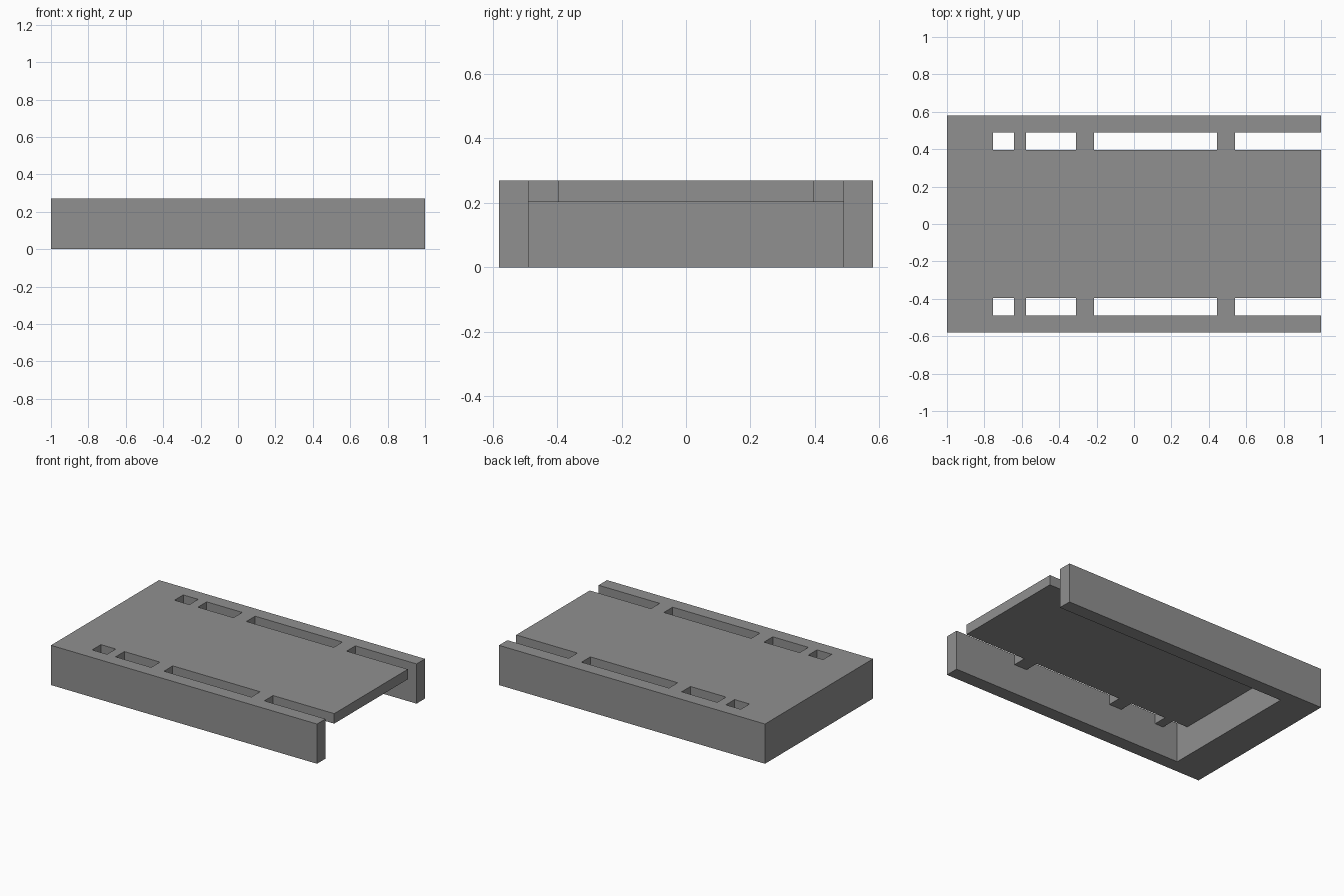
import bpy
import bmesh

if "Cube" in bpy.data.objects:
    bpy.data.objects.remove(bpy.data.objects["Cube"])

# Measurements
HALF_W, WALL_IN, SLOT_IN = 0.58, 0.489, 0.395   # outer side, wall inside, slot inside (y)
BLOCK_X = -0.754                                # inner face of the solid end
DECK_Z, TOP_Z = 0.202, 0.27
SLOTS = [(-0.754, -0.642), (-0.578, -0.31), (-0.214, 0.443), (0.54, 1.0)]

xs = sorted({-1.0, 1.0, *(v for s in SLOTS for v in s)})
ys = [-HALF_W, -WALL_IN, -SLOT_IN, SLOT_IN, WALL_IN, HALF_W]
zs = [0.0, DECK_Z, TOP_Z]


def solid(i, j, k):
    """True where the grid cell is filled."""
    if not (0 <= i < len(xs) - 1 and 0 <= j < len(ys) - 1 and 0 <= k < len(zs) - 1):
        return False
    x, y, z = ((a[n] + a[n + 1]) / 2 for a, n in ((xs, i), (ys, j), (zs, k)))
    if x < BLOCK_X or abs(y) > WALL_IN:         # solid end and side walls
        return True
    if z < DECK_Z:                              # open underside
        return False
    in_slot = abs(y) > SLOT_IN and any(a < x < b for a, b in SLOTS)
    return not in_slot                          # deck plate and bridges


# Skin the filled cells, then merge coplanar faces
bm = bmesh.new()
verts = {}


def vert(p):
    if p not in verts:
        verts[p] = bm.verts.new((xs[p[0]], ys[p[1]], zs[p[2]]))
    return verts[p]


for i in range(len(xs) - 1):
    for j in range(len(ys) - 1):
        for k in range(len(zs) - 1):
            if not solid(i, j, k):
                continue
            for axis in range(3):
                for side in (0, 1):
                    near = [i, j, k]
                    near[axis] += 2 * side - 1
                    if solid(*near):
                        continue
                    corners = []
                    for u, v in ((0, 0), (1, 0), (1, 1), (0, 1)):
                        p = [i, j, k]
                        p[axis] += side
                        p[(axis + 1) % 3] += u
                        p[(axis + 2) % 3] += v
                        corners.append(vert(tuple(p)))
                    bm.faces.new(corners if side else corners[::-1])

bmesh.ops.dissolve_limit(bm, angle_limit=0.02, verts=bm.verts[:], edges=bm.edges[:])
mesh = bpy.data.meshes.new("slotted_tray")
bm.to_mesh(mesh)
bm.free()

# Plain grey finish
grey = bpy.data.materials.new("mid_grey")
grey.diffuse_color = (0.28, 0.28, 0.28, 1.0)
grey.use_nodes = True
grey.node_tree.nodes["Principled BSDF"].inputs["Base Color"].default_value = grey.diffuse_color
mesh.materials.append(grey)
tray = bpy.data.objects.new("slotted_tray", mesh)
bpy.context.collection.objects.link(tray)
